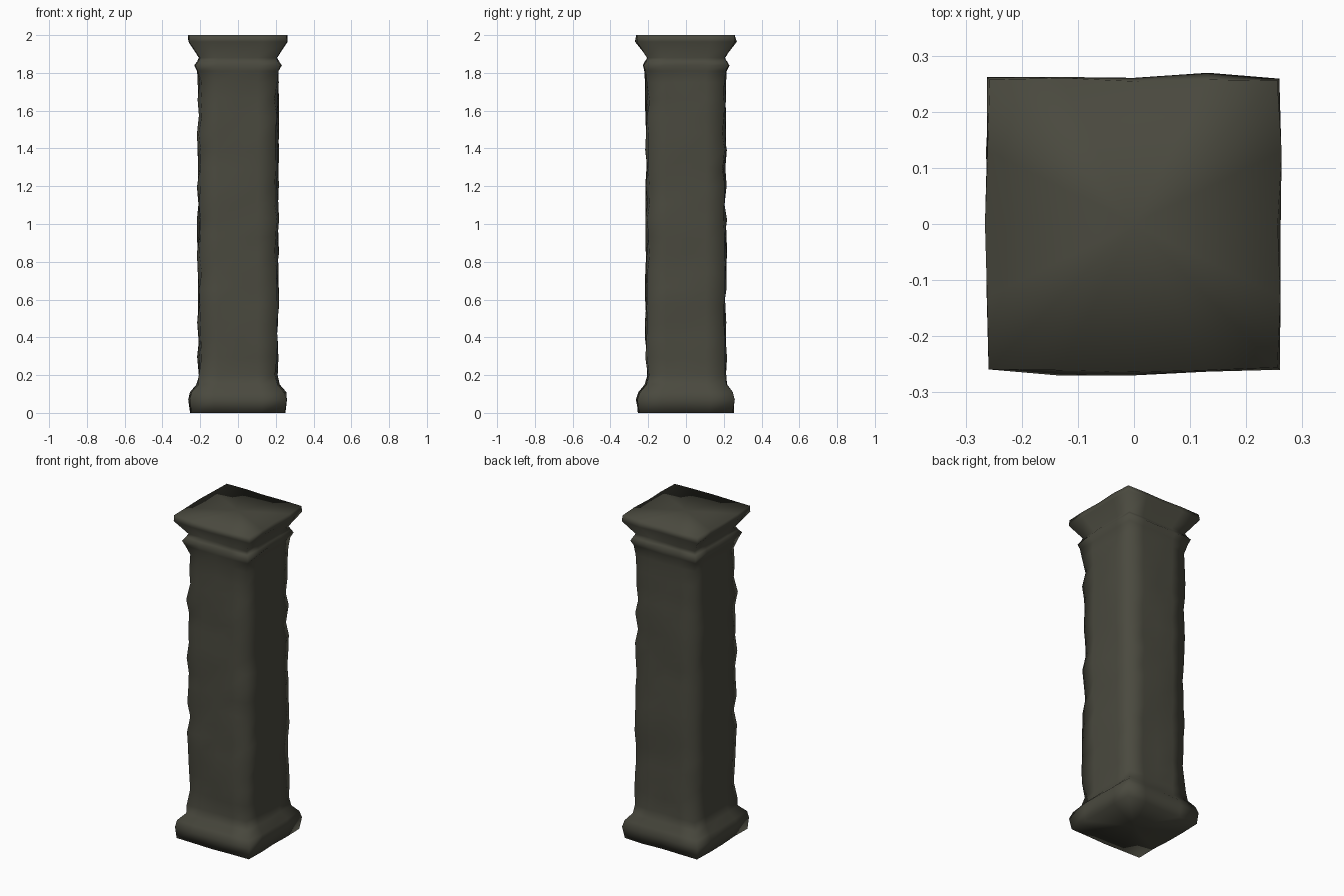
import bpy
import bmesh
import random
from mathutils import Vector

random.seed(11)
if "Cube" in bpy.data.objects:
    bpy.data.objects.remove(bpy.data.objects["Cube"])

# Weathered dark stone
stone = bpy.data.materials.new("dark_olive_stone")
stone.use_nodes = True
colour = (0.068, 0.067, 0.049, 1)
stone.diffuse_color = colour
bsdf = stone.node_tree.nodes["Principled BSDF"]
bsdf.inputs["Base Color"].default_value = colour
bsdf.inputs["Roughness"].default_value = 0.9

SIDE = 4  # segments along each side of the square


def square_ring(bm, half, z, rough, chip):
    """One square ring of the column, with worn edges and chipped corners."""
    ring = []
    corners = [(-1, -1), (1, -1), (1, 1), (-1, 1)]
    for k, a in enumerate(corners):
        a, b = Vector(a), Vector(corners[(k + 1) % 4])
        for s in range(SIDE):
            p = a.lerp(b, s / SIDE) * half
            if s == 0:
                p *= 1 - random.uniform(0, chip)
            else:
                p += Vector((a + b) / 2) * random.uniform(-rough, rough)
            dz = random.uniform(-rough, rough) if 0.2 < z < 1.75 else 0
            ring.append(bm.verts.new((p.x, p.y, z + dz)))
    return ring


def bridge(bm, low, high):
    n = len(low)
    for i in range(n):
        j = (i + 1) % n
        bm.faces.new((low[i], low[j], high[j], high[i]))


# Base moulding, worn shaft, neck band and flared capital: half width, height, roughness, chip
base = [(0.25, 0, 0.006, 0.02), (0.259, 0.07, 0.007, 0.02),
        (0.25, 0.11, 0.006, 0.03), (0.215, 0.15, 0.006, 0.03)]
steps = 17
shaft = [(0.209, 0.2 + 1.55 * i / steps, 0.009, 0.08) for i in range(steps + 1)]
capital = [(0.215, 1.81, 0.006, 0.03), (0.228, 1.84, 0.006, 0.02),
           (0.215, 1.86, 0.004, 0.03), (0.205, 1.88, 0.005, 0.03),
           (0.264, 1.965, 0.007, 0.02), (0.26, 2.0, 0.006, 0.02)]

bm = bmesh.new()
rings = [square_ring(bm, *row) for row in base + shaft + capital]
for low, high in zip(rings, rings[1:]):
    bridge(bm, low, high)

# Flat closed ends
for ring, z in ((rings[0], 0), (rings[-1], 2)):
    centre = bm.verts.new((0, 0, z))
    for i, v in enumerate(ring):
        bm.faces.new((v, ring[(i + 1) % len(ring)], centre))
bmesh.ops.recalc_face_normals(bm, faces=bm.faces)
for f in bm.faces:
    f.smooth = True

mesh = bpy.data.meshes.new("stone_pillar")
bm.to_mesh(mesh)
bm.free()
mesh.materials.append(stone)
pillar = bpy.data.objects.new("stone_pillar", mesh)
bpy.context.collection.objects.link(pillar)
